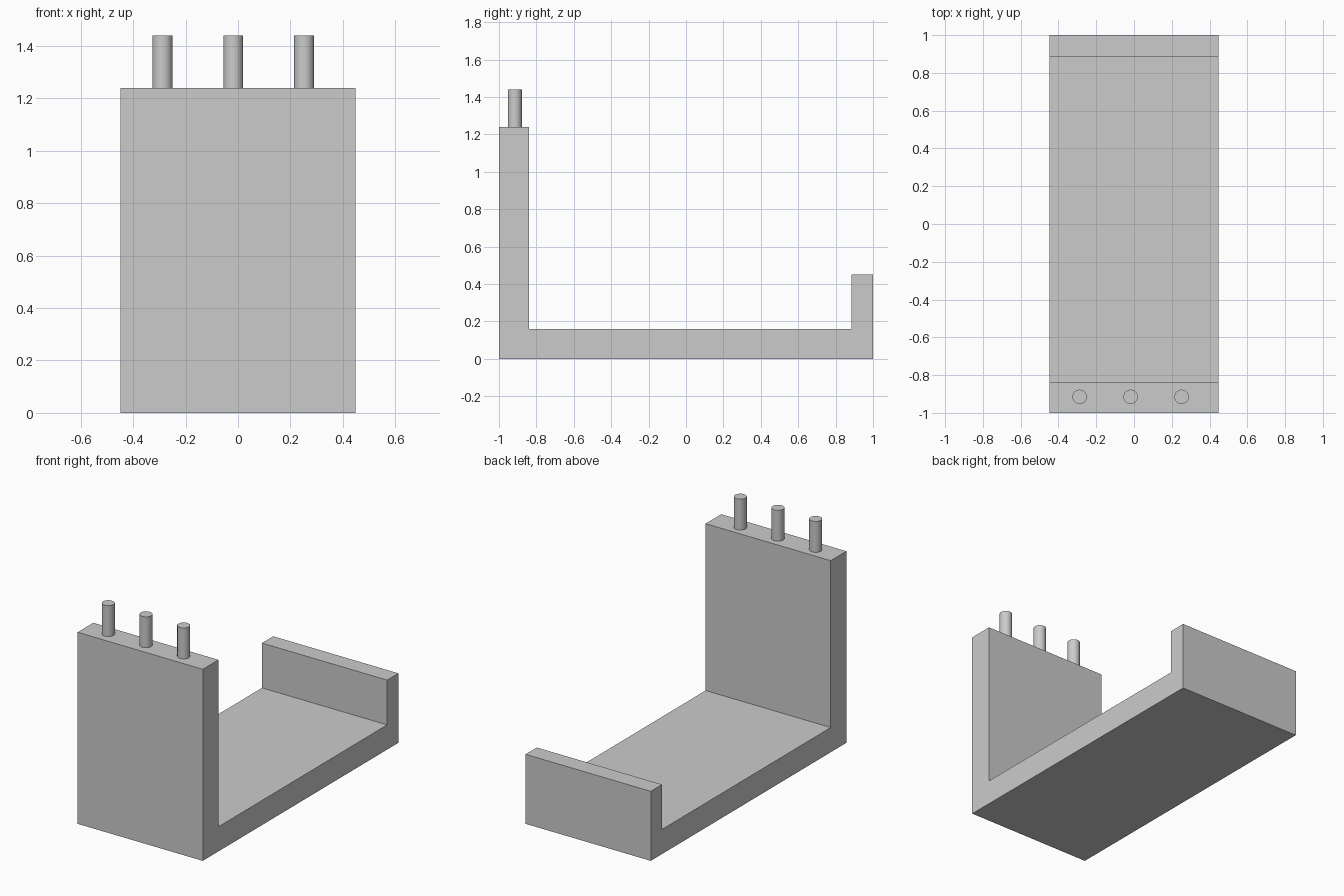
import bpy, bmesh, math
from mathutils import Matrix

if "Cube" in bpy.data.objects:
    bpy.data.objects.remove(bpy.data.objects["Cube"])

grey = bpy.data.materials.new("plain grey")
grey.diffuse_color = (0.6, 0.6, 0.6, 1)
grey.use_nodes = True
grey.node_tree.nodes["Principled BSDF"].inputs["Base Color"].default_value = grey.diffuse_color


def finish(name, bm):
    bmesh.ops.recalc_face_normals(bm, faces=bm.faces)
    mesh = bpy.data.meshes.new(name)
    bm.to_mesh(mesh)
    bm.free()
    mesh.materials.append(grey)
    obj = bpy.data.objects.new(name, mesh)
    bpy.context.collection.objects.link(obj)
    return obj


# Tray: side profile (y, z) with tall front wall, floor and low back lip
profile = [(-1, 0), (1, 0), (1, 0.45), (0.885, 0.45),
           (0.885, 0.16), (-0.84, 0.16), (-0.84, 1.24), (-1, 1.24)]
bm = bmesh.new()
side = bm.faces.new([bm.verts.new((-0.448, y, z)) for y, z in profile])
ext = bmesh.ops.extrude_face_region(bm, geom=[side], use_keep_orig=True)
bmesh.ops.translate(bm, vec=(0.896, 0, 0),
                    verts=[v for v in ext["geom"] if isinstance(v, bmesh.types.BMVert)])
finish("tray_with_walls", bm)

# Three round pegs on top of the tall wall
for i in range(3):
    bm = bmesh.new()
    bmesh.ops.create_cone(bm, cap_ends=True, segments=32, radius1=0.038,
                          radius2=0.038, depth=0.2,
                          matrix=Matrix.Translation((-0.288 + 0.27 * i, -0.915, 1.34)))
    peg = finish(f"peg_{i + 1}", bm)
    bpy.ops.object.select_all(action='DESELECT')
    peg.select_set(True)
    bpy.context.view_layer.objects.active = peg
    bpy.ops.object.shade_smooth_by_angle(angle=math.radians(30))
